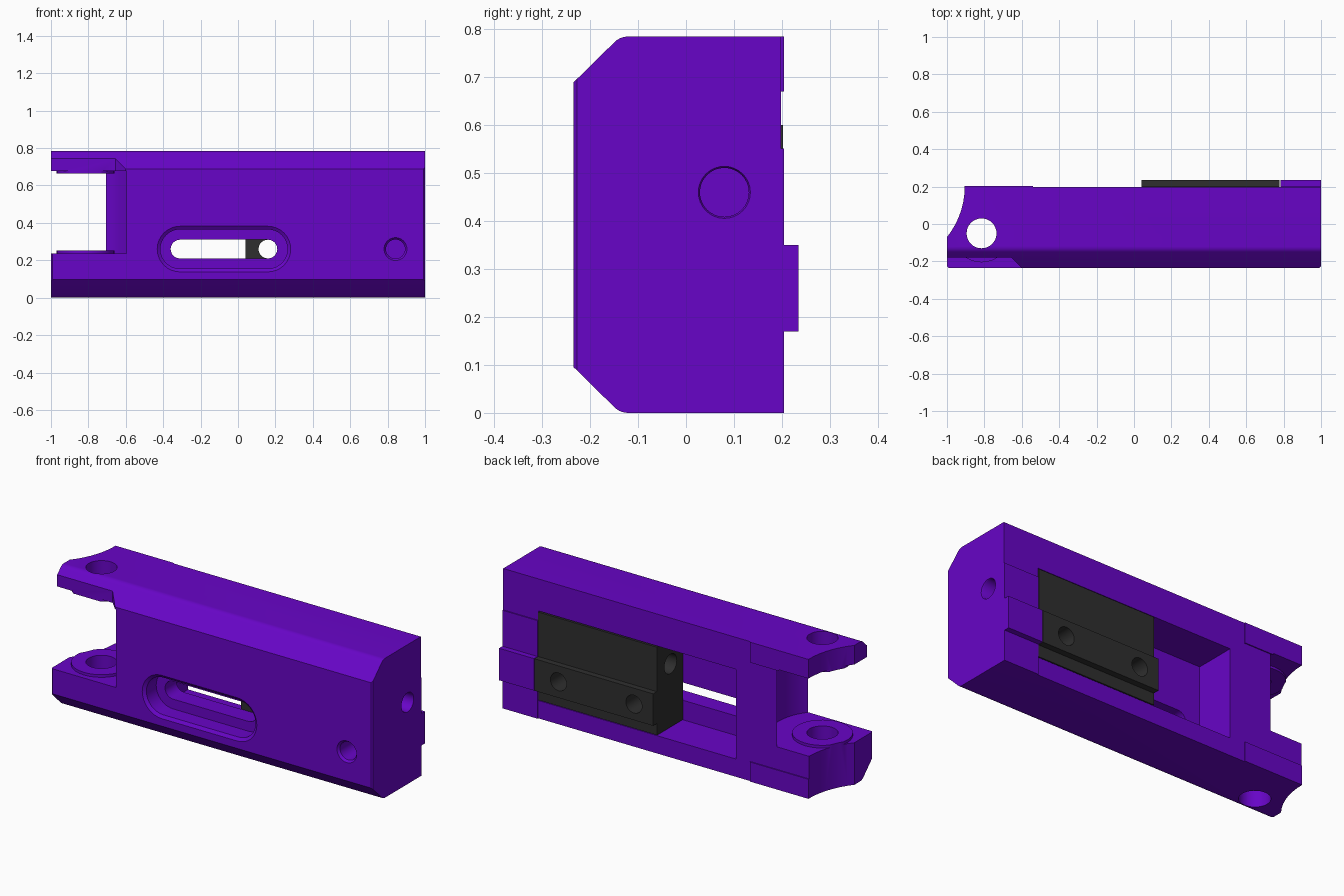
import bpy, bmesh, math

if "Cube" in bpy.data.objects:
    bpy.data.objects.remove(bpy.data.objects["Cube"])


def material(name, rgb):
    m = bpy.data.materials.new(name)
    m.diffuse_color = (*rgb, 1)
    m.use_nodes = True
    m.node_tree.nodes["Principled BSDF"].inputs["Base Color"].default_value = m.diffuse_color
    return m


purple = material("purple", (0.137, 0.0015, 0.57))
charcoal = material("charcoal", (0.028, 0.028, 0.028))


def loft(name, rings, axis):
    """Closed solid through (outline, position) rings stacked along an axis."""
    place = {"x": lambda a, b, t: (t, a, b),
             "y": lambda a, b, t: (a, t, b),
             "z": lambda a, b, t: (a, b, t)}[axis]
    bm = bmesh.new()
    loops = [[bm.verts.new(place(a, b, t)) for a, b in pts] for pts, t in rings]
    n = len(loops[0])
    for lo, hi in zip(loops, loops[1:]):
        for i in range(n):
            j = (i + 1) % n
            bm.faces.new((lo[i], lo[j], hi[j], hi[i]))
    bm.faces.new(loops[0])
    bm.faces.new(loops[-1])
    bmesh.ops.recalc_face_normals(bm, faces=bm.faces[:])
    me = bpy.data.meshes.new(name)
    bm.to_mesh(me)
    bm.free()
    ob = bpy.data.objects.new(name, me)
    bpy.context.collection.objects.link(ob)
    return ob


def prism(name, pts, axis, a, b):
    return loft(name, [(pts, a), (pts, b)], axis)


def arc(cx, cy, r, a0, a1, n):
    """Points on an arc between two angles in degrees, both ends included."""
    angles = [math.radians(a0 + (a1 - a0) * i / n) for i in range(n + 1)]
    return [(cx + r * math.cos(t), cy + r * math.sin(t)) for t in angles]


def circle(cx, cy, r, n=32):
    return arc(cx, cy, r, 0, 360, n)[:-1]


def pill(x0, x1, z, r, n=16):
    return arc(x1, z, r, -90, 90, n) + arc(x0, z, r, 90, 270, n)


def combine(target, tool, op="DIFFERENCE"):
    mod = target.modifiers.new("bool", "BOOLEAN")
    mod.operation, mod.solver, mod.object = op, "EXACT", tool
    bpy.context.view_layer.objects.active = target
    bpy.ops.object.modifier_apply(modifier=mod.name)
    bpy.data.objects.remove(tool)


def finish(ob, mat):
    ob.data.materials.clear()
    ob.data.materials.append(mat)
    for p in ob.data.polygons:
        p.material_index = 0
    bpy.ops.object.select_all(action="DESELECT")
    ob.select_set(True)
    bpy.context.view_layer.objects.active = ob
    bpy.ops.object.shade_smooth_by_angle(angle=math.radians(30))


# Housing: chamfered bar, rounded where the chamfers meet top and bottom
H, R = 0.785, 0.04
lower = [(0.235, 0)] + arc(-0.121, R, R, -90, -136, 5) + [(-0.235, 0.096)]
body = prism("housing", lower + [(y, H - z) for y, z in reversed(lower)], "x", -1, 1)

# Small bevel on the front edge of each end
for s in (-1, 1):
    combine(body, prism("end_bevel", [(s * 0.982, -0.245), (s * 1.03, -0.245),
                                      (s * 1.03, -0.197)], "z", -1, 2))

# Back face: leave the end key, then the fork lands and end wall, above the main level
combine(body, prism("key_cut", [(-2, -1), (2, -1), (2, 0.17), (0.78, 0.17), (0.78, 0.35),
                                (2, 0.35), (2, 1.5), (-2, 1.5)], "y", 0.204, 1))
combine(body, prism("land_cut", [(-2, 0.11), (-0.54, 0.11), (-0.54, -1), (0.782, -1),
                                 (0.782, 0.552), (2, 0.552), (2, 1.5), (-0.54, 1.5),
                                 (-0.54, 0.67), (-2, 0.67)], "y", 0.198, 1.1))

# Fork gap with a concave wall around the pivot
PX, PY = -0.815, -0.05
combine(body, prism("gap", [(-1.2, -0.5), (-0.743, -0.5)]
                    + arc(PX, -0.06, 0.28, -75, 75, 32)
                    + [(-0.743, 0.4), (-1.2, 0.4)], "z", 0.237, 0.677))

# Round pads on the inner fork faces
for z0, z1 in ((0.2, 0.252), (0.664, 0.71)):
    combine(body, prism("pad", circle(PX, PY, 0.155), "z", z0, z1), "UNION")

# Pivot hole, scooped fork ends, and trimmed upper fork front
combine(body, prism("pivot_hole", circle(PX, PY, 0.08), "z", -0.1, 0.9))
combine(body, prism("scoop", circle(-1.336, 0.2, 0.431, 64), "z", -0.1, 0.9))
combine(body, prism("fork_trim", [(-1.1, -0.18), (-0.655, -0.18), (-0.6, -0.236),
                                  (-0.6, -0.4), (-1.1, -0.4)], "z", 0.5, 0.9))

# Rear cavity
combine(body, prism("cavity", [(-0.45, -0.035), (0.781, -0.035), (0.781, 0.4),
                               (-0.45, 0.4)], "z", 0.10, 0.605))

# Front slot with a bevelled recess
combine(body, loft("recess", [(pill(-0.31, 0.16, 0.26, 0.126), -0.25),
                              (pill(-0.31, 0.16, 0.26, 0.122), -0.235),
                              (pill(-0.31, 0.16, 0.26, 0.105), -0.222),
                              (pill(-0.31, 0.16, 0.26, 0.105), -0.135)], "y"))
combine(body, prism("slot", pill(-0.31, 0.16, 0.26, 0.05), "y", -0.3, 0.05))

# Blind front hole with countersink, and end hole
combine(body, loft("front_hole", [(circle(0.842, 0.26, 0.066), -0.25),
                                  (circle(0.842, 0.26, 0.062), -0.236),
                                  (circle(0.842, 0.26, 0.051), -0.222),
                                  (circle(0.842, 0.26, 0.051), 0.1)], "y"))
combine(body, loft("end_hole", [(circle(0.08, 0.46, 0.051), 0.7),
                                (circle(0.08, 0.46, 0.051), 0.994),
                                (circle(0.08, 0.46, 0.06), 1.01)], "x"))
finish(body, purple)

# Sliding block: stepped section with a raised rib
block = prism("sliding_block", [(-0.03, 0.104), (0.2, 0.104), (0.2, 0.17), (0.235, 0.17),
                                (0.235, 0.35), (0.202, 0.35), (0.202, 0.6), (-0.03, 0.6)],
              "x", 0.04, 0.779)
for x in (0.16, 0.63):
    combine(block, prism("screw_hole", circle(x, 0.26, 0.05), "y", -0.1, 0.3))
combine(block, prism("rod_hole", circle(0.08, 0.46, 0.055), "x", -0.1, 0.9))
finish(block, charcoal)
